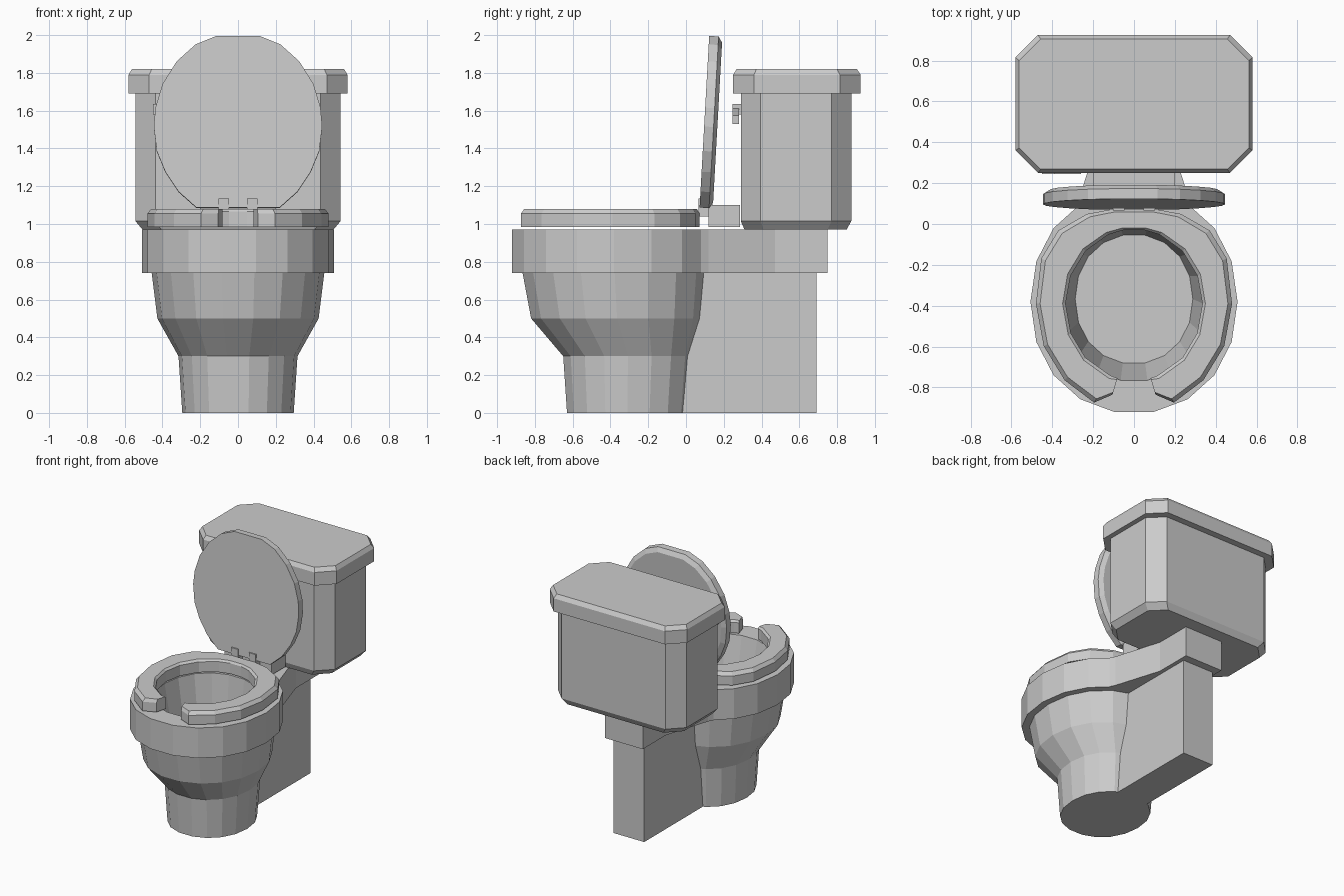
import bpy, bmesh
from math import sin, cos, pi, radians, copysign
from mathutils import Matrix

if "Cube" in bpy.data.objects:
    bpy.data.objects.remove(bpy.data.objects["Cube"])


def spow(v, p):
    return copysign(abs(v) ** p, v)


def finish(name, bm):
    bmesh.ops.recalc_face_normals(bm, faces=bm.faces)
    me = bpy.data.meshes.new(name)
    bm.to_mesh(me)
    bm.free()
    ob = bpy.data.objects.new(name, me)
    bpy.context.collection.objects.link(ob)
    return ob


def loft(name, rings):
    """Skin a stack of equal-length point rings and cap both ends."""
    bm = bmesh.new()
    rows = [[bm.verts.new(p) for p in r] for r in rings]
    n = len(rows[0])
    for a, b in zip(rows, rows[1:]):
        for i in range(n):
            j = (i + 1) % n
            bm.faces.new((a[i], a[j], b[j], b[i]))
    bm.faces.new(rows[0])
    bm.faces.new(rows[-1])
    return finish(name, bm)


def oval(z, rx, y0, y1, n=18, p=0.95):
    """Faceted oval with a flat facet at front and back."""
    k = cos(pi / n) ** p
    cy, ry = (y0 + y1) / 2, (y1 - y0) / 2 / k
    ang = [(i + 0.5) * 2 * pi / n for i in range(n)]
    return [(rx * spow(sin(t), p), cy - ry * spow(cos(t), p), z) for t in ang]


def octagon(z, hx, y0, y1, c):
    half = [(hx - c, y0), (hx, y0 + c), (hx, y1 - c), (hx - c, y1)]
    return [(x, y, z) for x, y in half] + [(-x, y, z) for x, y in reversed(half)]


def box(name, x0, x1, y0, y1, z0, z1):
    return loft(name, [[(x0, y0, z), (x1, y0, z), (x1, y1, z), (x0, y1, z)]
                       for z in (z0, z1)])


# Bowl: foot, flared body, rim band and hollow inside in one skin
loft("bowl", [oval(*s) for s in (
    (0, .295, -.63, .01), (.3, .315, -.65, .035), (.5, .427, -.82, .09),
    (.74, .457, -.865, .11), (.74, .507, -.92, .16), (.97, .507, -.92, .16),
    (.97, .345, -.765, -.02), (.55, .288, -.68, -.055))])

# Shelf carrying the tank, and the pedestal block below it
half = [(.29, .08), (.27, .12), (.16, .47), (.16, .75)]
plan = half + [(-x, y) for x, y in reversed(half)]
loft("tank_shelf", [[(x, y, z) for x, y in plan] for z in (.74, .97)])
box("pedestal", -.13, .13, -.04, .69, 0, .74)

# Tank and its cover
loft("tank", [octagon(.97, .505, .31, .85, .1), octagon(1.015, .543, .29, .875, .105),
              octagon(1.69, .543, .29, .875, .105)])
loft("tank_cover", [octagon(1.69, .58, .25, .925, .11), octagon(1.79, .58, .25, .925, .11),
                    octagon(1.82, .562, .268, .905, .105)])


# Open-front seat: a section swept round from one tip to the other
def outer(deg):
    t = radians(deg)
    p = 1 if deg < 90 else .75
    ry = .53 if deg < 90 else .465
    return .48 * spow(sin(t), p), -.39 - ry * spow(cos(t), p)


def inner(deg):
    t = radians(deg)
    return .335 * sin(t), -.39 - (.375 if deg < 90 else .365) * cos(t)


side = [(inner(14), (.105, -.835)), (inner(20), outer(24))]
side += [(inner(d), outer(d)) for d in (45, 67, 90, 112, 135, 158, 172)]
side += [((-a[0], a[1]), (-b[0], b[1])) for a, b in reversed(side)]
sections = []
for a, b in side:
    def mix(f):
        return a[0] + (b[0] - a[0]) * f, a[1] + (b[1] - a[1]) * f
    sections.append([(*mix(f), z) for f, z in
                     ((0, .985), (1, .985), (1, 1.055), (.86, 1.08), (.1, 1.08), (0, 1.065))])
loft("seat", sections)

# Raised seat lid: flat front, bevelled back, leaning slightly backwards
outline = [(.115, .91), (.225, .865), (.325, .775), (.4, .655), (.437, .53),
           (.446, .43), (.43, .3), (.385, .19), (.315, .085), (.22, 0)]
outline += [(-x, z) for x, z in reversed(outline)]
lid = loft("seat_lid", [[(x * s, y, .455 + (z - .455) * s) for x, z in outline]
                        for y, s in ((0, 1), (.05, 1), (.07, .93))])
lid.data.transform(Matrix.Translation((0, .072, 1.087)) @ Matrix.Rotation(radians(-3.2), 4, 'X'))

# Hinge block behind the lid, with two tabs
box("hinge_block", -.2, .2, .12, .285, .985, 1.1)
for s, tag in ((-1, "left"), (1, "right")):
    box("hinge_tab_" + tag, s * .075 - .028, s * .075 + .028, .065, .14, 1.04, 1.135)

# Flush handle on the front of the tank
box("handle_pivot", -.45, -.39, .245, .295, 1.58, 1.635)
lever = [(-.44, 1.625), (-.44, 1.59), (-.26, 1.53), (-.26, 1.575)]
loft("handle_lever", [[(x, y, z) for x, z in lever] for y in (.245, .28)])
